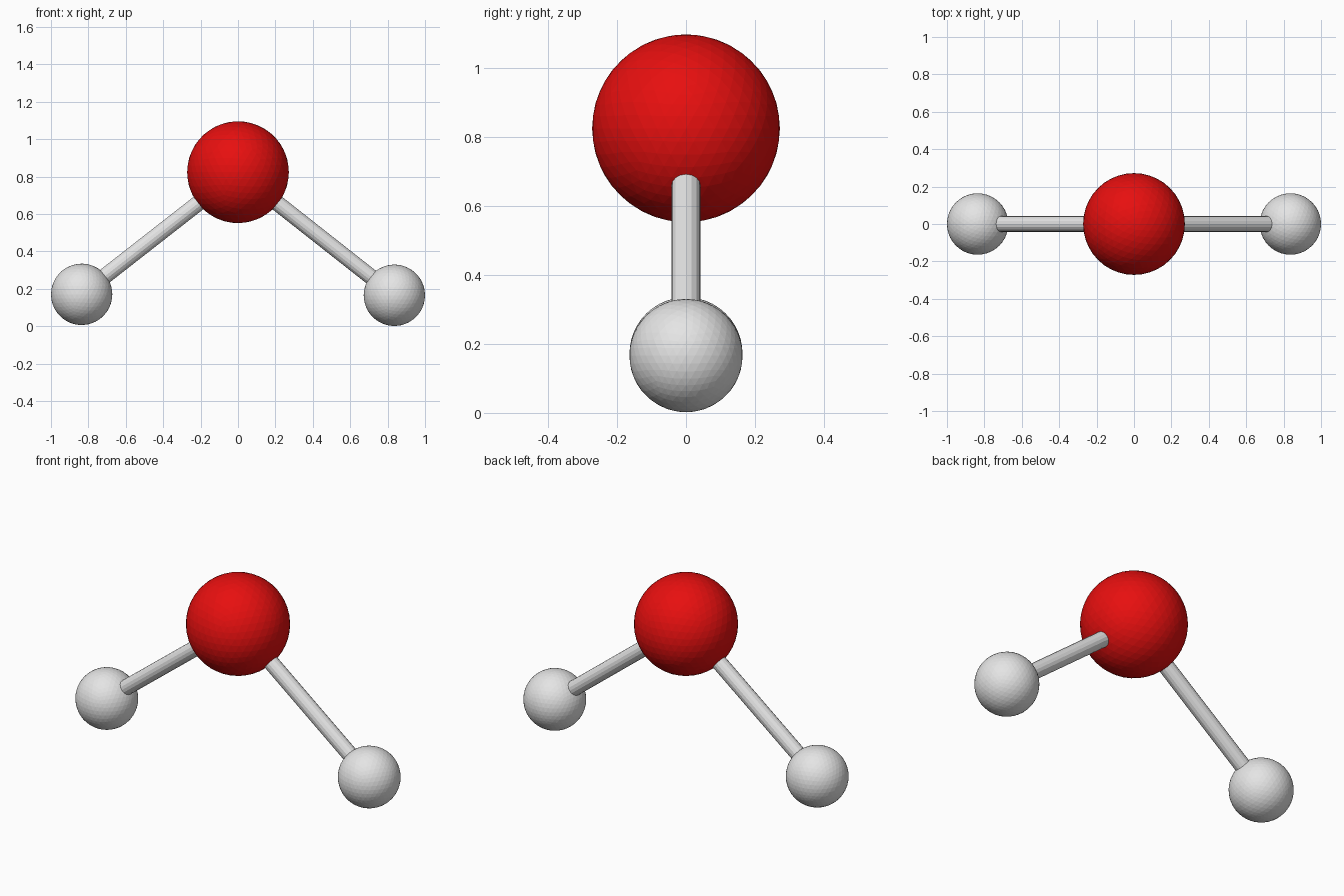
import bpy
from mathutils import Vector

cube = bpy.data.objects.get("Cube")
if cube:
    bpy.data.objects.remove(cube, do_unlink=True)


def make_material(name, rgb):
    mat = bpy.data.materials.new(name)
    mat.use_nodes = True
    color = (*rgb, 1.0)
    mat.diffuse_color = color
    mat.node_tree.nodes["Principled BSDF"].inputs["Base Color"].default_value = color
    return mat


red = make_material("red", (0.84, 0.005, 0.005))
grey = make_material("light grey", (0.78, 0.78, 0.78))


def finish(name, mat):
    obj = bpy.context.object
    obj.name = name
    obj.data.materials.append(mat)
    return obj


def ball(name, center, radius, mat):
    bpy.ops.mesh.primitive_ico_sphere_add(subdivisions=4, radius=radius, location=center)
    return finish(name, mat)


def rod(name, start, end, radius, mat):
    axis = end - start
    bpy.ops.mesh.primitive_cylinder_add(vertices=16, radius=radius, depth=axis.length,
                                        location=(start + end) / 2)
    obj = finish(name, mat)
    obj.rotation_euler = axis.to_track_quat("Z", "Y").to_euler()
    return obj


# Large central ball
hub = Vector((0, 0, 0.824))
ball("central_ball", hub, 0.272, red)

# Small outer balls, each joined to the centre by a rod
for side, x, z in (("left", 0.836, 0.166), ("right", -0.836, 0.171)):
    tip = Vector((x, 0, z))
    ball(side + "_ball", tip, 0.164, grey)
    rod(side + "_rod", hub, tip, 0.042, grey)
